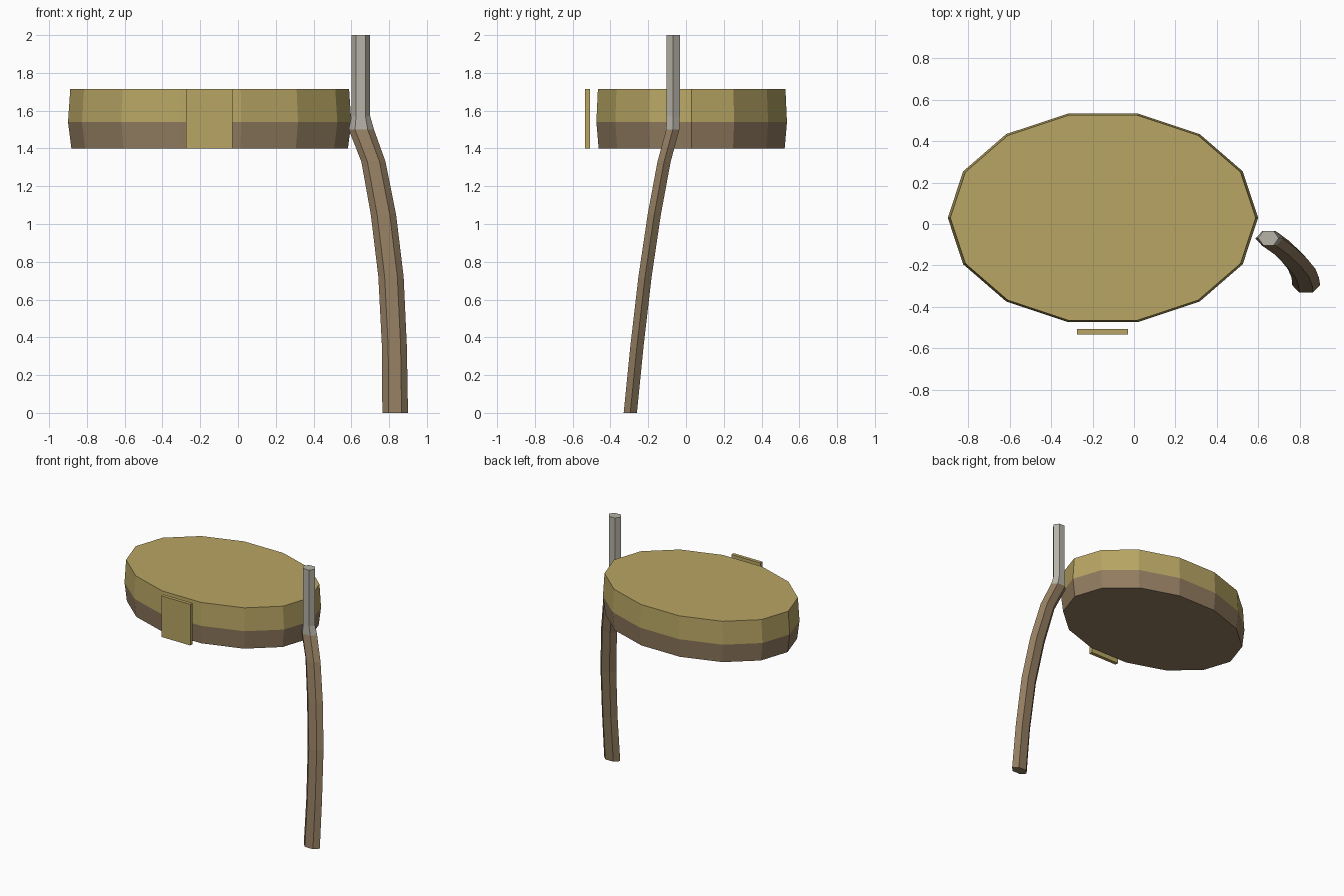
import bpy, bmesh, math

if "Cube" in bpy.data.objects:
    bpy.data.objects.remove(bpy.data.objects["Cube"])


def material(name, rgb):
    m = bpy.data.materials.new(name)
    m.diffuse_color = (*rgb, 1)
    m.use_nodes = True
    m.node_tree.nodes["Principled BSDF"].inputs["Base Color"].default_value = m.diffuse_color
    return m


OCHRE = material("ochre", (0.479, 0.376, 0.127))
BROWN = material("brown", (0.287, 0.202, 0.117))
GREY = material("warm grey", (0.468, 0.445, 0.386))


def loft(name, rings, sides, mats, split_z):
    """Skin flat rings (x, y, z, rx, ry); faces below split_z use the second material."""
    bm = bmesh.new()
    loops = []
    for x, y, z, rx, ry in rings:
        angles = [2 * math.pi * i / sides for i in range(sides)]
        loops.append([bm.verts.new((x + rx * math.cos(a), y + ry * math.sin(a), z))
                      for a in angles])
    for low, high in zip(loops, loops[1:]):
        for i in range(sides):
            j = (i + 1) % sides
            bm.faces.new((low[i], low[j], high[j], high[i]))
    bm.faces.new(loops[0][::-1])
    bm.faces.new(loops[-1])
    for f in bm.faces:
        f.material_index = int(f.calc_center_median().z < split_z)
    bmesh.ops.recalc_face_normals(bm, faces=bm.faces[:])
    me = bpy.data.meshes.new(name)
    bm.to_mesh(me)
    bm.free()
    for m in mats:
        me.materials.append(m)
    ob = bpy.data.objects.new(name, me)
    bpy.context.collection.objects.link(ob)
    return ob


# Wide oval disc: ochre upper half, brown underside
loft("oval_disc",
     [(-0.15, 0.03, z, r, r * 0.69)
      for z, r in ((1.40, 0.732), (1.54, 0.75), (1.715, 0.738))],
     14, (OCHRE, BROWN), 1.54)

# Curved hexagonal handle: brown grip, slimmer grey post on top
HY = 0.035 / math.sin(math.pi / 3)
path = [(0.832, -0.295, 0.0, 0.068), (0.828, -0.26, 0.35, 0.066),
        (0.81, -0.217, 0.72, 0.067), (0.77, -0.168, 1.05, 0.067),
        (0.717, -0.116, 1.33, 0.064), (0.653, -0.07, 1.50, 0.067),
        (0.65, -0.068, 1.57, 0.05), (0.65, -0.068, 2.0, 0.05)]
loft("handle", [(x, y, z, r, HY) for x, y, z, r in path], 6, (GREY, BROWN), 1.5)

# Thin rectangular plate in front of the disc
bpy.ops.mesh.primitive_cube_add(size=1, location=(-0.152, -0.521, 1.557))
plate = bpy.context.object
plate.name = "front_plate"
plate.scale = (0.245, 0.027, 0.315)
plate.data.materials.append(OCHRE)
